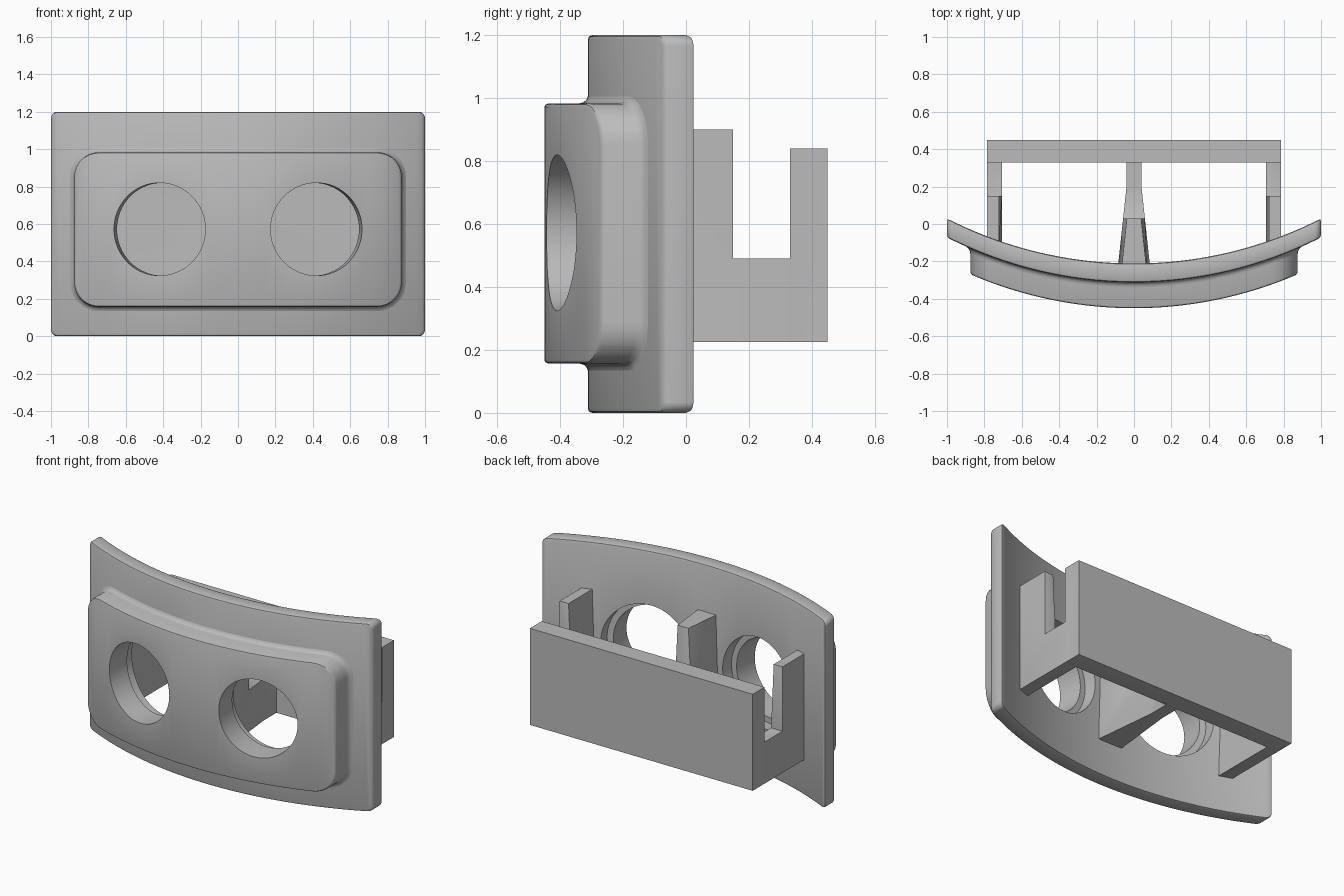
import bpy, bmesh, math
from mathutils import Matrix, Vector

cube = bpy.data.objects.get("Cube")
if cube:
    bpy.data.objects.remove(cube, do_unlink=True)

grey = bpy.data.materials.new("plain grey")
grey.use_nodes = True
GREY = (0.5, 0.5, 0.5, 1)
grey.diffuse_color = GREY
grey.node_tree.nodes["Principled BSDF"].inputs["Base Color"].default_value = GREY

RADIUS = 2.2  # curvature of the front plate


def bow(x):
    return RADIUS - math.sqrt(RADIUS ** 2 - x ** 2)


def finish(bm, name):
    bmesh.ops.recalc_face_normals(bm, faces=bm.faces)
    mesh = bpy.data.meshes.new(name)
    bm.to_mesh(mesh)
    bm.free()
    mesh.materials.append(grey)
    obj = bpy.data.objects.new(name, mesh)
    bpy.context.collection.objects.link(obj)
    return obj


def activate(obj):
    bpy.ops.object.select_all(action='DESELECT')
    obj.select_set(True)
    bpy.context.view_layer.objects.active = obj


def smooth(obj):
    activate(obj)
    bpy.ops.object.shade_smooth_by_angle(angle=math.radians(35))


def combine(obj, tool, operation):
    mod = obj.modifiers.new("combine", 'BOOLEAN')
    mod.operation, mod.object, mod.solver = operation, tool, 'EXACT'
    activate(obj)
    bpy.ops.object.modifier_apply(modifier=mod.name)
    bpy.data.objects.remove(tool, do_unlink=True)


def outline(half_w, half_h, r, steps=8):
    """Rounded rectangle in x and z."""
    pts = []
    for k, (sx, sz) in enumerate([(1, 1), (-1, 1), (-1, -1), (1, -1)]):
        for i in range(steps + 1):
            a = (k + i / steps) * math.pi / 2
            pts.append((sx * (half_w - r) + r * math.cos(a),
                        sz * (half_h - r) + r * math.sin(a)))
    return pts


def curved_slab(name, half_w, z0, z1, r, rings):
    """Stack of rounded outlines (y, inset), sliced along x and bowed."""
    bm = bmesh.new()
    mid, half_h = (z0 + z1) / 2, (z1 - z0) / 2
    loops = []
    for y, inset in rings:
        pts = outline(half_w - inset, half_h - inset, r - inset)
        loops.append([bm.verts.new((x, y, mid + z)) for x, z in pts])
    for a, b in zip(loops, loops[1:]):
        for i in range(len(a)):
            j = (i + 1) % len(a)
            bm.faces.new((a[i], a[j], b[j], b[i]))
    bm.faces.new(loops[0])
    bm.faces.new(loops[-1])
    for i in range(-19, 20):
        bmesh.ops.bisect_plane(bm, geom=bm.verts[:] + bm.edges[:] + bm.faces[:],
                               plane_co=(i / 20, 0, 0), plane_no=(1, 0, 0))
    for v in bm.verts:
        v.co.y += bow(v.co.x)
    return finish(bm, name)


def bore(obj, r):
    """Two round openings whose axes lean towards the centre of curvature."""
    for side in (-1, 1):
        bm = bmesh.new()
        turn = Matrix.Rotation(side * math.radians(6), 4, 'Z')
        place = Matrix.Translation((side * 0.415, -0.36, 0.572))
        bmesh.ops.create_cone(bm, cap_ends=True, segments=64, radius1=r, radius2=r,
                              depth=0.7, matrix=place @ turn @ Matrix.Rotation(math.pi / 2, 4, 'X'))
        combine(obj, finish(bm, "bore_cutter"), 'DIFFERENCE')


def prism(name, profile, x0, x1, shape=None, cuts=()):
    """Side profile in y and z, extruded along x, then optionally reshaped."""
    bm = bmesh.new()
    face = bm.faces.new([bm.verts.new((x0, y, z)) for y, z in profile])
    out = bmesh.ops.extrude_face_region(bm, geom=[face])
    bmesh.ops.translate(bm, vec=Vector((x1 - x0, 0, 0)),
                        verts=[v for v in out["geom"] if isinstance(v, bmesh.types.BMVert)])
    for y in cuts:
        bmesh.ops.bisect_plane(bm, geom=bm.verts[:] + bm.edges[:] + bm.faces[:],
                               plane_co=(0, y, 0), plane_no=(0, 1, 0))
    if shape:
        for v in bm.verts:
            v.co.x = shape(v.co)
    return finish(bm, name)


# Curved mounting plate with wide rear openings
plate = curved_slab("curved_plate", 1.0, 0, 1.2, 0.035,
                    [(-0.312, 0.014), (-0.308, 0.004), (-0.298, 0),
                     (-0.225, 0), (-0.215, 0.004), (-0.211, 0.014)])
bore(plate, 0.285)
smooth(plate)

# Raised front panel, flared where it meets the plate
panel = curved_slab("raised_panel", 0.875, 0.157, 0.983, 0.13,
                    [(-0.45, 0.012), (-0.447, 0.004), (-0.438, 0), (-0.34, 0),
                     (-0.325, -0.004), (-0.316, -0.012), (-0.311, -0.025), (-0.29, -0.025)])
bore(panel, 0.248)
smooth(panel)

# Rear holder: back wall, two end arms and a flared middle rib
BOTTOM, FLOOR, TOP, WALL_TOP = 0.225, 0.49, 0.9, 0.84


def arm_profile(front, slot):
    return [(front, BOTTOM), (0.45, BOTTOM), (0.45, WALL_TOP), (0.33, WALL_TOP),
            (0.33, FLOOR), (slot, FLOOR), (slot, TOP), (front, TOP)]


def rib_width(co):
    flare = max(0, 0.2 - co.y) / 0.42
    top = 0.02 if co.z > 0.8 and co.y < 0.1 else 0
    return math.copysign(0.04 + 0.045 * flare - top, co.x)


holder = prism("rear_holder", [(0.33, BOTTOM), (0.45, BOTTOM), (0.45, WALL_TOP), (0.33, WALL_TOP)],
               -0.785, 0.785)
for side in (-1, 1):
    def draft(co, side=side):
        thin = 0.018 if co.z > 0.8 and co.y < 0.2 and abs(co.x) < 0.75 else 0
        return co.x + side * thin
    combine(holder, prism("end_arm", arm_profile(-0.13, 0.15), side * 0.705, side * 0.785, draft), 'UNION')
combine(holder, prism("middle_rib", arm_profile(-0.25, 0.03), -0.04, 0.04, rib_width, (0.2,)), 'UNION')
edge = holder.modifiers.new("soft_edges", 'BEVEL')
edge.width, edge.segments = 0.01, 2
edge.limit_method, edge.angle_limit = 'ANGLE', math.radians(40)
activate(holder)
bpy.ops.object.modifier_apply(modifier=edge.name)
smooth(holder)
